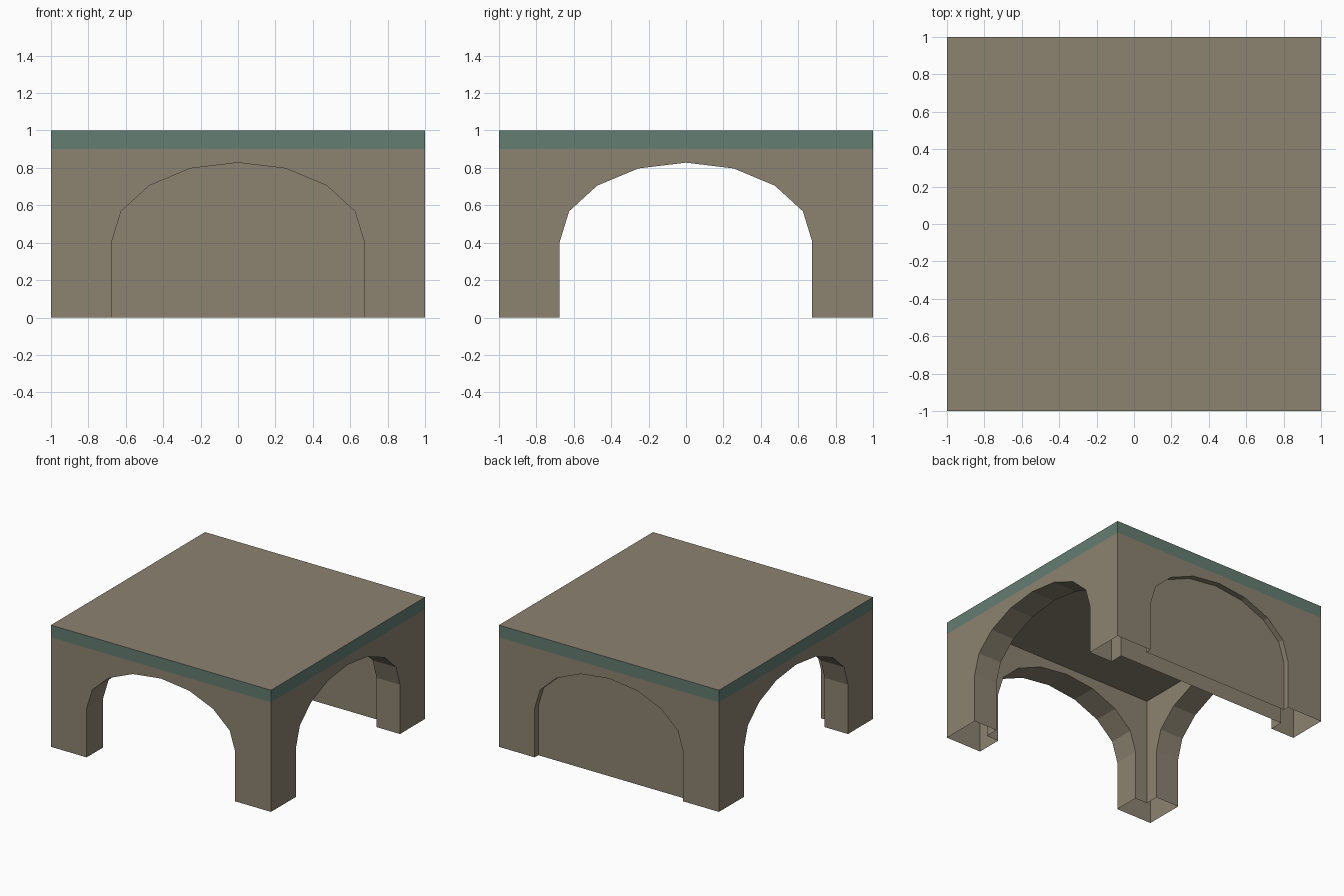
import bpy, bmesh, math
from mathutils import Matrix, Vector

if "Cube" in bpy.data.objects:
    bpy.data.objects.remove(bpy.data.objects["Cube"])

OUT, INN, CEIL, BAND, TOP = 1.0, 0.787, 0.885, 0.9, 1.0
PANEL = 0.953   # recessed panel in the closed back arch

def material(name, rgb):
    m = bpy.data.materials.new(name)
    m.diffuse_color = (*rgb, 1)
    m.use_nodes = True
    m.node_tree.nodes["Principled BSDF"].inputs["Base Color"].default_value = m.diffuse_color
    return m

stone = material("stone", (0.262, 0.227, 0.165))
green = material("green_trim", (0.127, 0.205, 0.168))

# Arch outline: right half mirrored to the left
half = [(0.675, 0), (0.675, 0.405), (0.625, 0.568), (0.475, 0.705), (0.255, 0.797)]
arch = [(-x, z) for x, z in half] + [(0, 0.828)] + half[::-1]

def make(name, polys, mat, angle=0):
    """Object from polygons, turned about z."""
    bm = bmesh.new()
    for p in polys:
        bm.faces.new([bm.verts.new(v) for v in p])
    bmesh.ops.remove_doubles(bm, verts=bm.verts, dist=1e-5)
    bmesh.ops.rotate(bm, verts=bm.verts, matrix=Matrix.Rotation(angle, 3, 'Z'))
    me = bpy.data.meshes.new(name)
    bm.to_mesh(me)
    bm.free()
    me.materials.append(mat)
    ob = bpy.data.objects.new(name, me)
    bpy.context.collection.objects.link(ob)
    return ob

def pierced(y, w, h):
    """Wall face with the arch cut out, facing -y."""
    outline = [(-w, 0)] + arch + [(w, 0), (w, h), (-w, h)]
    return [(x, y, z) for x, z in outline]

def reveal(y0, y1):
    """Faceted underside of the arch."""
    return [[(a[0], y0, a[1]), (b[0], y0, b[1]), (b[0], y1, b[1]), (a[0], y1, a[1])]
            for a, b in zip(arch, arch[1:])]

# Hollow walls, open underneath: three open arches and a closed one at the back
for i, side in enumerate(("front", "right", "back", "left")):
    polys = [pierced(-OUT, OUT, BAND)]
    if side == "back":
        polys += reveal(-OUT, -PANEL)
        polys.append([(x, -PANEL, z) for x, z in arch])
        polys.append([(INN, -INN, 0), (-INN, -INN, 0), (-INN, -INN, CEIL), (INN, -INN, CEIL)])
    else:
        polys += reveal(-OUT, -INN)
        polys.append(pierced(-INN, INN, CEIL)[::-1])
    make(side + "_wall", polys, stone, i * math.pi / 2)
    # Green strip around the roof edge
    make(side + "_trim", [[(-OUT, -OUT, BAND), (OUT, -OUT, BAND), (OUT, -OUT, TOP), (-OUT, -OUT, TOP)]],
         green, i * math.pi / 2)

# Roof and ceiling
def slab(w, z):
    return [(-w, -w, z), (w, -w, z), (w, w, z), (-w, w, z)]

make("roof", [slab(OUT, TOP)], stone)
make("ceiling", [slab(INN, CEIL)[::-1]], stone)
